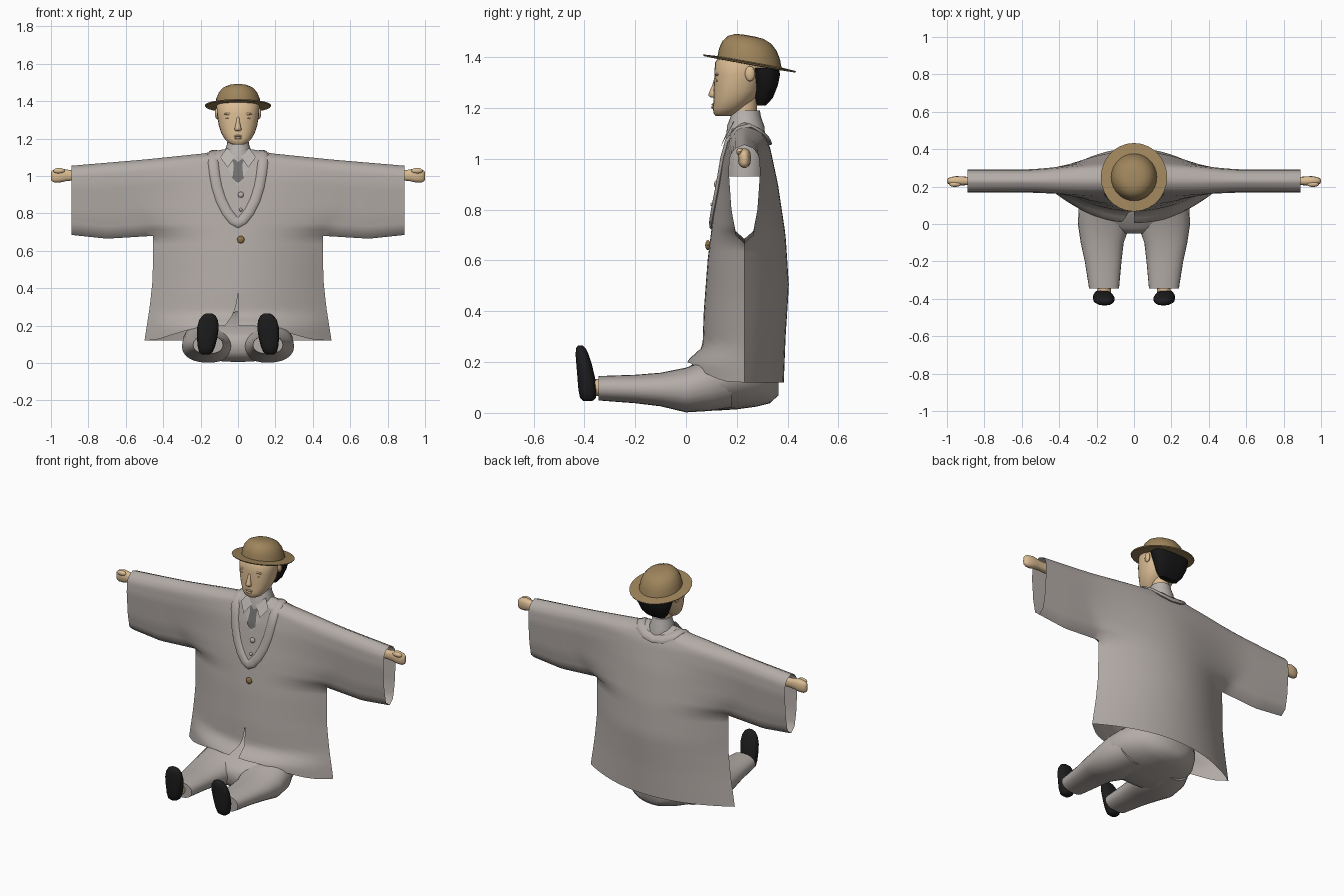
import bpy, bmesh, math
from mathutils import Vector

if "Cube" in bpy.data.objects:
    bpy.data.objects.remove(bpy.data.objects["Cube"])

def material(name, r, g, b):
    m = bpy.data.materials.new(name)
    m.diffuse_color = (r, g, b, 1)
    m.use_nodes = True
    m.node_tree.nodes["Principled BSDF"].inputs["Base Color"].default_value = m.diffuse_color
    return m

SUIT = material("warm grey cloth", .45, .41, .385)
SHIRT = material("pale grey shirt", .48, .45, .43)
TIE = material("dark grey tie", .17, .16, .155)
SKIN = material("skin", .70, .50, .29)
HAIR = material("black hair", .008, .008, .009)
HAT = material("straw brown", .34, .23, .105)
SHOE = material("black leather", .012, .012, .013)
BRASS = material("brown button", .27, .17, .06)

def finish(name, bm, mat, angle=40):
    bmesh.ops.remove_doubles(bm, verts=bm.verts, dist=.0004)
    bmesh.ops.recalc_face_normals(bm, faces=bm.faces)
    me = bpy.data.meshes.new(name)
    bm.to_mesh(me)
    bm.free()
    me.materials.append(mat)
    me.polygons.foreach_set("use_smooth", [True] * len(me.polygons))
    me.set_sharp_from_angle(angle=math.radians(angle))
    ob = bpy.data.objects.new(name, me)
    bpy.context.collection.objects.link(ob)
    return ob

def interp(table, t):
    if t <= table[0][0]:
        return table[0][1]
    for (a, p), (b, q) in zip(table, table[1:]):
        if t <= b:
            return p + (q - p) * (t - a) / (b - a)
    return table[-1][1]

def ring(c, u, v, n=20, power=1.0):
    c, u, v = Vector(c), Vector(u), Vector(v)
    f = lambda k: math.copysign(abs(k) ** power, k)
    angs = [2 * math.pi * i / n for i in range(n)]
    return [c + u * f(math.cos(a)) + v * f(math.sin(a)) for a in angs]

def loft(name, rings, mat, angle=40):
    bm = bmesh.new()
    rows = [[bm.verts.new(p) for p in r] for r in rings]
    n = len(rows[0])
    for a, b in zip(rows, rows[1:]):
        for i in range(n):
            bm.faces.new((a[i], a[(i + 1) % n], b[(i + 1) % n], b[i]))
    bm.faces.new(rows[0])
    bm.faces.new(rows[-1])
    return finish(name, bm, mat, angle)

def add_grid(bm, fn, nu, nv):
    g = [[bm.verts.new(fn(i / nu, j / nv)) for j in range(nv + 1)] for i in range(nu + 1)]
    for i in range(nu):
        for j in range(nv):
            bm.faces.new((g[i][j], g[i + 1][j], g[i + 1][j + 1], g[i][j + 1]))

def ball(name, c, size, mat):
    bm = bmesh.new()
    bmesh.ops.create_uvsphere(bm, u_segments=14, v_segments=8, radius=1)
    for v in bm.verts:
        v.co = Vector([v.co[k] * size[k] + c[k] for k in range(3)])
    return finish(name, bm, mat)

# Coat surface: front and back depth over (x, z)
MID, ARM, WAIST = .23, .455, .68
FRONT = [(.19, 0), (.21, .01), (.26, .065), (.4, .07), (.6, .085), (.8, .11), (1, .145), (1.1, .175), (1.15, .2)]
BACK = [(.12, .385), (.3, .392), (.5, .405), (.7, .392), (.9, .362), (1.05, .33), (1.1, .305), (1.15, .275)]
TOP = [(0, 1.15), (.1, 1.14), (.17, 1.122), (.5, 1.088), (.89, 1.055)]
UNDER = [(ARM, WAIST), (.7, .665), (.89, .685)]
WIDTH = [(.12, .5), (.3, .472), (.45, .456), (WAIST, ARM)]
SLEEVE = [(0, 0), (.03, .5), (.3, .82), (.7, 1), (.88, .92), (.96, .6), (1, 0)]

def surface(x, z, back):
    centre = interp(BACK if back else FRONT, z)
    ax, sgn = abs(x), 1 if back else -1
    m = min(1, max(0, (z - WAIST) / .2))
    u = min(1, ax / (interp(WIDTH, z) + .15 * m))
    s = (1 - m) * u * u + m * u * u * (3 - 2 * u)
    sleeve = MID
    if z >= WAIST or ax > ARM:
        zb = interp(UNDER, ax)
        v = min(1, max(0, (z - zb) / (interp(TOP, ax) - zb)))
        sleeve = MID + sgn * .062 * interp(SLEEVE, v)
        centre = MID + (centre - MID) * min(1, (1 - v) / .07) ** .5
    return centre + (sleeve - centre) * s

def upper(sgn, back):
    def fn(a, b):
        x = a * 2 * ARM if a <= .5 else ARM + (a - .5) * 2 * (.89 - ARM)
        b = 1 - (1 - b) ** 1.5
        zb = interp(UNDER, x)
        z = zb + (interp(TOP, x) - zb) * b
        return (sgn * x, surface(x, z, back), z)
    return fn

def lower(sgn, back):
    def fn(a, b):
        hem = .12 if back else interp([(0, .2), (.3, .195), (.8, .125), (1, .12)], a)
        z = hem + (WAIST - hem) * b ** 1.3
        w = interp(WIDTH, z)
        split = 0 if back or sgn > 0 else .07 * max(0, (.43 - z) / .23) ** 3
        x = split + (w - split) * a
        return (sgn * x, surface(x, z, back), z)
    return fn

bm = bmesh.new()
for sgn in (1, -1):
    for back in (False, True):
        add_grid(bm, upper(sgn, back), 24, 18)
        add_grid(bm, lower(sgn, back), 12, 16)
finish("coat", bm, SUIT, 60)

# Rolled shawl lapel running round the neck
half = [(x, surface(x, z, False) - .002, z) for x, z in
        [(.025, .765), (.06, .81), (.09, .87), (.112, .94), (.125, 1.01), (.132, 1.07)]]
half += [(.135, .205, 1.115), (.13, .25, 1.128), (.11, .287, 1.108), (.06, .312, 1.085)]
path = [(0, surface(0, .75, False), .75)] + half + [(0, .318, 1.075)] + [(-x, y, z) for x, y, z in reversed(half)]
rows = []
for i, p in enumerate(path):
    t = (Vector(path[(i + 1) % len(path)]) - Vector(path[i - 1])).normalized()
    out = Vector((0, p[1] - MID, .08 if i in range(7, 16) else .02)).normalized()
    side = t.cross(out).normalized()
    rows.append(ring(p, side * .028, side.cross(t) * .012, 10))
bm = bmesh.new()
vs = [[bm.verts.new(p) for p in r] for r in rows]
for i in range(len(vs)):
    a, b = vs[i - 1], vs[i]
    for j in range(10):
        bm.faces.new((a[j], a[(j + 1) % 10], b[(j + 1) % 10], b[j]))
finish("lapel", bm, SUIT, 60)

# Thin panels that lie on the chest
def panel(name, widths, off, mat):
    bm = bmesh.new()
    z0, z1 = widths[0][0], widths[-1][0]
    def fn(a, b):
        z = z0 + (z1 - z0) * b
        x = (2 * a - 1) * interp(widths, z)
        return (x, surface(x, z, False) - off, z)
    add_grid(bm, fn, 8, 12)
    finish(name, bm, mat)

panel("waistcoat", [(.77, .01), (.87, .08), (1.0, .115), (1.1, .12)], .003, SUIT)
panel("shirt_front", [(.94, .002), (1.08, .075), (1.12, .08)], .006, SHIRT)
panel("tie", [(.965, .004), (.985, .03), (1.06, .022), (1.08, .03), (1.1, .02)], .011, TIE)
for sgn in (1, -1):
    bm = bmesh.new()
    bm.faces.new([bm.verts.new((sgn * x, y, z)) for x, y, z in
                  [(.008, .165, 1.115), (.055, .135, 1.045), (.095, .165, 1.1), (.06, .19, 1.15)]])
    finish("collar_flap", bm, SHIRT)
loft("shirt_collar", [ring((0, .235, z), (r, 0, 0), (0, r, 0)) for z, r in
                      [(.93, .075), (1.06, .08), (1.13, .073), (1.165, .06), (1.19, .056)]], SHIRT)
for z, r, m in [(.9, .016, SHIRT), (.82, .009, SHIRT), (.66, .02, BRASS)]:
    ball("button", (.015, surface(0, z, False) - .006, z), (r, .011, r), m)

# Head, hair and face
loft("neck", [ring((0, .23, z), (.05, 0, 0), (0, .05, 0)) for z in (1.1, 1.26)], SKIN)
def skull(rows, p):
    return [ring((0, (f + b) / 2, z), (w, 0, 0), (0, (b - f) / 2, 0), 24, p) for z, w, f, b in rows]
loft("head", skull([(1.168, .03, .118, .17), (1.178, .052, .109, .2), (1.2, .072, .106, .23),
                    (1.23, .09, .109, .265), (1.27, .103, .108, .295), (1.33, .113, .112, .31),
                    (1.38, .114, .114, .33), (1.41, .1, .14, .33)], .85), SKIN)
loft("hair", skull([(1.21, .06, .28, .315), (1.24, .085, .272, .342), (1.29, .106, .268, .362),
                    (1.33, .117, .258, .37), (1.358, .119, .25, .366)], .75), HAIR)
loft("nose", [ring((0, y, z), (w, 0, 0), (0, d, 0), 10) for z, y, w, d in
              [(1.241, .11, .013, .012), (1.249, .106, .02, .019), (1.262, .107, .015, .017),
               (1.29, .112, .01, .009), (1.32, .117, .008, .005)]], SKIN, 75)
ball("upper_lip", (0, .107, 1.214), (.024, .007, .005), SKIN)
ball("lower_lip", (0, .106, 1.203), (.02, .007, .006), SKIN)
for sgn in (1, -1):
    ball("eye", (sgn * .045, .123, 1.308), (.022, .006, .005), SKIN)
    ball("brow", (sgn * .047, .123, 1.332), (.03, .007, .006), SKIN)
    ball("ear", (sgn * .113, .252, 1.335), (.011, .02, .03), SKIN)

# Hat, tilted back
def hat_ring(r, h, shift=0):
    return ring((0, .25 + shift, 1.378 + h - .18 * shift), (r * .97, 0, 0), (0, r, -.18 * r), 28)
loft("hat", [hat_ring(*a) for a in
             [(.11, -.008), (.18, -.006), (.183, 0), (.126, .004), (.12, .035), (.107, .066),
              (.086, .09), (.055, .104), (.02, .107)]], HAT, 35)

# Seat of the trousers
loft("trouser_seat", [ring((0, y, zc), (rx, 0, 0), (0, 0, rz), 32, .9) for y, rx, zc, rz in
                      [(-.05, .06, .095, .04), (-.02, .2, .092, .068), (.03, .28, .1, .094),
                       (.12, .285, .125, .116), (.2, .265, .14, .126), (.28, .215, .15, .125),
                       (.33, .16, .15, .112), (.365, .09, .14, .07)]], SUIT, 60)

# Hands, legs and shoes, mirrored
for sgn in (1, -1):
    loft("hand", [ring((sgn * x, .23, z), (0, ry, 0), (0, 0, rz), 14, .8) for x, z, rz, ry in
                  [(.8, 1.003, .03, .024), (.89, 1.003, .028, .022), (.92, 1.004, .032, .024),
                   (.95, 1.003, .038, .026), (.98, 1.0, .036, .021), (.995, 1.0, .028, .014),
                   (1.0, 1.0, .018, .007)]], SKIN)
    ball("thumb", (sgn * .957, .212, 1.028), (.032, .014, .015), SKIN)
    loft("trouser_leg", [ring((sgn * x, y, z), (rx, 0, 0), (0, 0, rz), 24, .9) for y, x, rx, z, rz in
                         [(-.345, .16, .08, .097, .048), (-.2, .165, .098, .094, .056),
                          (-.1, .17, .115, .092, .066), (0, .16, .14, .09, .088),
                          (.1, .15, .145, .112, .104), (.18, .13, .13, .135, .115)]], SUIT, 50)
    loft("ankle", [ring((sgn * .16, y, .1), (.036, 0, 0), (0, 0, .034), 12) for y in (-.38, -.32)], SKIN)
    loft("shoe", [ring((sgn * (.172 - .08 * (z - .05)), y, z), (rx, 0, 0), (0, ry, 0), 18, .85) for z, y, ry, rx in
                  [(.047, -.386, .018, .022), (.058, -.386, .031, .036), (.09, -.387, .037, .047),
                   (.14, -.393, .035, .055), (.19, -.401, .031, .058), (.23, -.409, .026, .05),
                   (.255, -.414, .019, .034), (.265, -.416, .009, .016)]], SHOE, 60)
